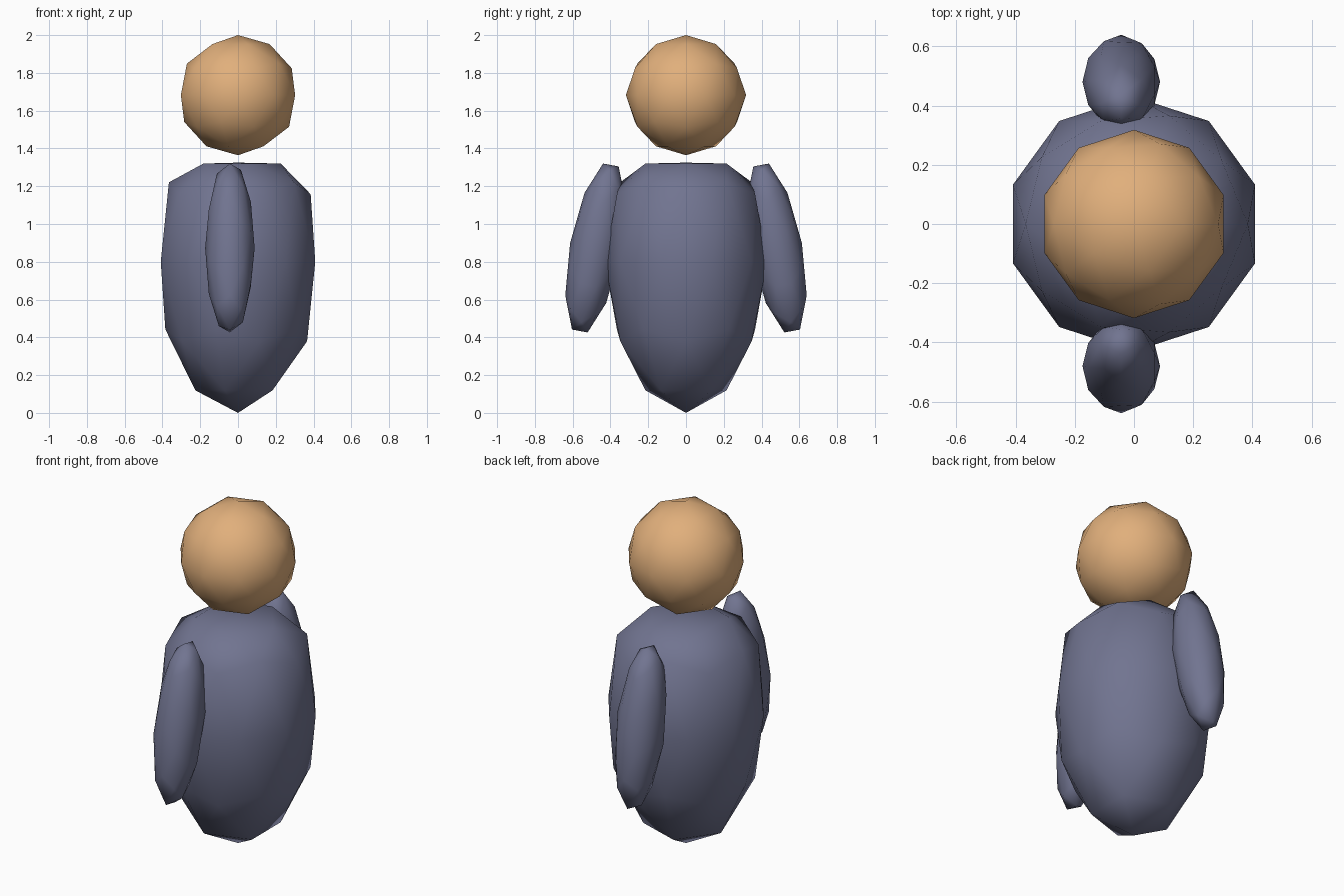
import bpy
from math import pi, radians
from mathutils import Matrix

cube = bpy.data.objects.get("Cube")
if cube:
    bpy.data.objects.remove(cube, do_unlink=True)


def make_material(name, rgb):
    mat = bpy.data.materials.new(name)
    mat.use_nodes = True
    color = (*rgb, 1)
    mat.diffuse_color = color
    mat.node_tree.nodes["Principled BSDF"].inputs["Base Color"].default_value = color
    return mat


def make_ball(name, mat, matrix):
    """Low-poly smooth ball, with its shape baked into the mesh."""
    bpy.ops.mesh.primitive_ico_sphere_add(subdivisions=2, radius=1)
    obj = bpy.context.object
    obj.name = name
    obj.data.transform(matrix)
    obj.data.materials.append(mat)
    bpy.ops.object.shade_smooth()
    return obj


def place(x, y, z):
    return Matrix.Translation((x, y, z))


def stretch(x, y, z):
    return Matrix.Diagonal((x, y, z, 1))


skin = make_material("tan skin", (0.75, 0.43, 0.2))
cloth = make_material("slate blue cloth", (0.165, 0.175, 0.28))

# Floating head
make_ball("head", skin, place(0, 0, 1.682) @ stretch(0.318, 0.318, 0.318))

# Egg-shaped body with flattened shoulders
body = make_ball("body", cloth, place(0, 0, 0.8) @ stretch(0.43, 0.43, 0.8))
for v in body.data.vertices:
    if v.co.z > 1.55:
        v.co.z = 1.325
    elif v.co.z > 1.32:
        v.co.z = 1.32
body.data.update()

# Long arms, leaning outwards towards the hands
upright = Matrix.Rotation(pi, 4, (1, 0, 1))
for name, side in (("front_arm", -1), ("back_arm", 1)):
    lean = Matrix.Rotation(side * radians(10.6), 4, "X")
    make_ball(name, cloth, place(-0.043, side * 0.48, 0.873) @ lean
              @ upright @ stretch(0.47, 0.136, 0.131))
